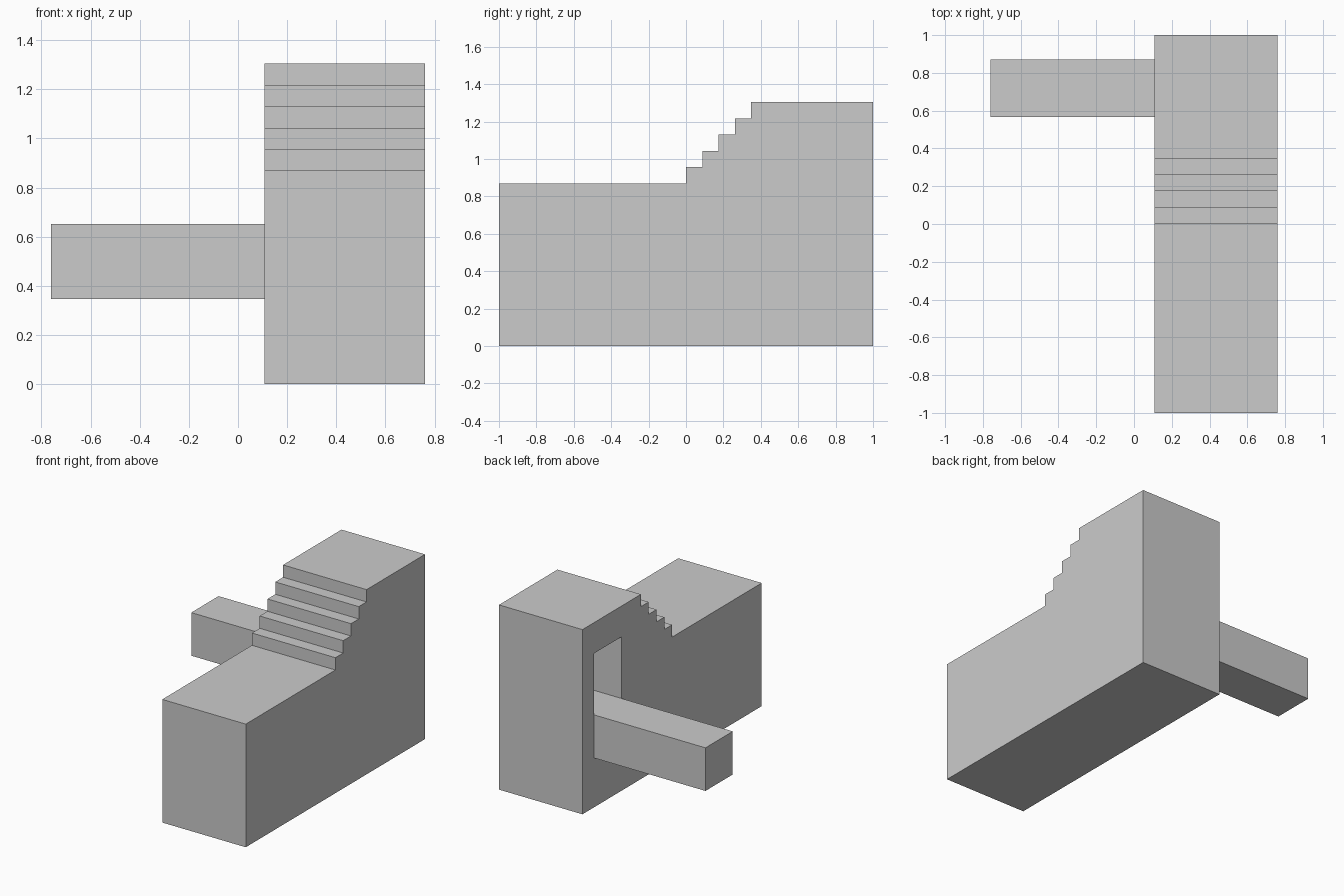
import bpy, bmesh

if "Cube" in bpy.data.objects:
    bpy.data.objects.remove(bpy.data.objects["Cube"])

U = 2 / 23                      # base grid unit of the model
X0, X1 = 1.25 * U, 8.75 * U     # left and right faces of the body
DEPTH = 3.75 * U                # depth of the side recess


def add_object(name, bm):
    bmesh.ops.recalc_face_normals(bm, faces=bm.faces)
    mesh = bpy.data.meshes.new(name)
    bm.to_mesh(mesh)
    bm.free()
    obj = bpy.data.objects.new(name, mesh)
    bpy.context.collection.objects.link(obj)
    return obj


def extrude_profile(name, profile, x0, x1):
    """Extrude a (y, z) outline from x0 to x1."""
    bm = bmesh.new()
    face = bm.faces.new([bm.verts.new((x0, y, z)) for y, z in profile])
    ext = bmesh.ops.extrude_face_region(bm, geom=[face], use_keep_orig=True)
    verts = [v for v in ext["geom"] if isinstance(v, bmesh.types.BMVert)]
    bmesh.ops.translate(bm, verts=verts, vec=(x1 - x0, 0, 0))
    return add_object(name, bm)


def box(name, x0, x1, y0, y1, z0, z1):
    return extrude_profile(name, [(y0, z0), (y1, z0), (y1, z1), (y0, z1)], x0, x1)


# Body: low front block, five steps, tall back block
profile = [(1, 0), (-1, 0), (-1, 10 * U)]
for i in range(5):
    profile += [(i * U, (10 + i) * U), (i * U, (11 + i) * U)]
profile.append((1, 15 * U))
body = extrude_profile("stepped_body", profile, X0, X1)

# Tall recess in the left side
cutter = box("recess_cutter", X0 - U, X0 + DEPTH, 6.5 * U, 10 * U, 4 * U, 12.5 * U)
cutter.hide_render = True
cutter.hide_viewport = True
cut = body.modifiers.new("recess", "BOOLEAN")
cut.operation = "DIFFERENCE"
cut.solver = "EXACT"
cut.object = cutter

# Square beam standing out of the lower end of the recess
box("side_beam", -8.75 * U, X0 + DEPTH, 6.5 * U, 10 * U, 4 * U, 7.5 * U)
